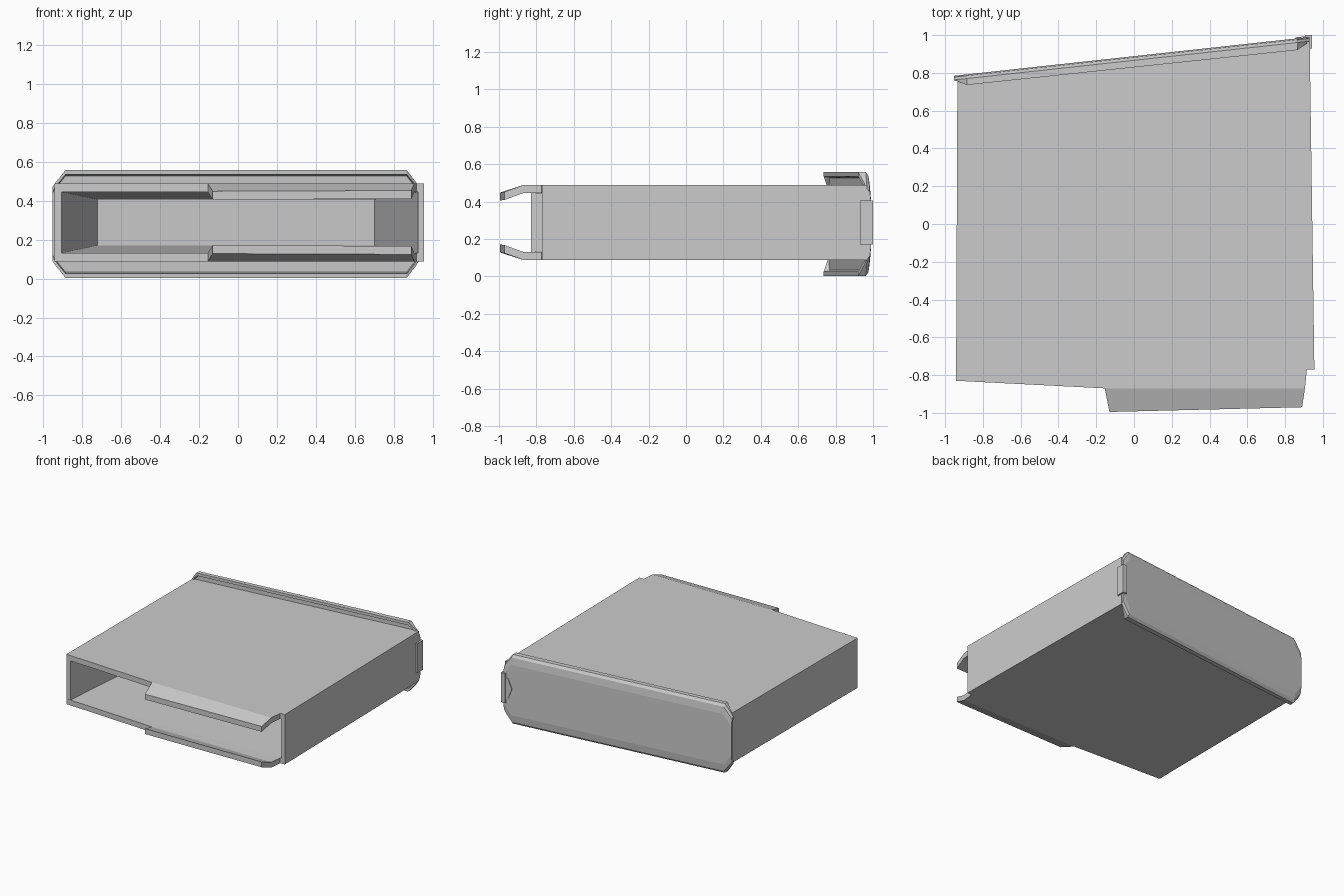
import bpy, bmesh
from mathutils import Vector

if "Cube" in bpy.data.objects:
    bpy.data.objects.remove(bpy.data.objects["Cube"])

ZC = 0.288  # mid height of the casing


def mesh_object(name, verts, faces):
    me = bpy.data.meshes.new(name)
    bm = bmesh.new()
    vs = [bm.verts.new(v) for v in verts]
    for f in faces:
        bm.faces.new([vs[i] for i in f])
    bmesh.ops.recalc_face_normals(bm, faces=bm.faces)
    bm.to_mesh(me)
    bm.free()
    ob = bpy.data.objects.new(name, me)
    bpy.context.collection.objects.link(ob)
    return ob


def loft(name, rings, closed=True):
    """Join equal-length rings of points with quads."""
    n = len(rings[0])
    verts = [p for r in rings for p in r]
    faces = [(k * n + i, k * n + (i + 1) % n, (k + 1) * n + (i + 1) % n, (k + 1) * n + i)
             for k in range(len(rings) - 1) for i in range(n)]
    if closed:
        faces += [tuple(range(n)), tuple((len(rings) - 1) * n + i for i in range(n))]
    return mesh_object(name, verts, faces)


def rect(x0, y0, x1, y1, half):
    """Upright rectangle whose left and right edges may sit at different y."""
    return [(x0, y0, ZC - half), (x1, y1, ZC - half), (x1, y1, ZC + half), (x0, y0, ZC + half)]


def back_y(x):
    return 0.785 + (x + 0.95) * 0.109


# hollow casing: back, outer front rim, inner front rim, tapered cavity floor
loft("casing", [
    rect(-0.935, 0.765, 0.93, 0.967, 0.20),
    rect(-0.942, -0.83, 0.955, -0.77, 0.20),
    rect(-0.905, -0.829, 0.925, -0.771, 0.157),
    rect(-0.72, 0.70, 0.70, 0.84, 0.118),
])

# bent lips at the open end, top and bottom
for name, s in (("upper_lip", 1), ("lower_lip", -1)):
    flat, thick = 0.20, 0.043
    pts = [(-0.942, -0.83, flat), (-0.155, -0.87, flat), (0.905, -0.87, flat), (0.915, -0.771, flat),
           (-0.13, -0.995, flat - 0.04), (0.89, -0.97, flat - 0.036)]
    verts = [(x, y, ZC + s * z) for x, y, z in pts] + [(x, y, ZC + s * (z - thick)) for x, y, z in pts]
    top = [(0, 1, 2, 3), (1, 4, 5, 2)]
    rim = [0, 1, 4, 5, 2, 3]
    faces = top + [tuple(i + 6 for i in f) for f in top]
    faces += [(a, b, b + 6, a + 6) for a, b in zip(rim, rim[1:] + rim[:1])]
    mesh_object(name, verts, faces)

# slanted floor plate with wrap-around flanges and chamfered ends
stations = [(-0.952, 0.19, 0.026), (-0.935, 0.215, 0.03), (-0.885, 0.277, 0.056),
            (0.865, 0.277, 0.062), (0.91, 0.22, 0.035), (0.928, 0.19, 0.026)]
rings = []
for x, h, d in stations:
    half = [(-d, h - 0.022), (-d, h), (-0.022, h), (-0.007, h - 0.02), (0, h - 0.075)]
    inner = [(-0.024, h - 0.03)]
    prof = inner + half + [(a, -b) for a, b in reversed(half)] + [(a, -b) for a, b in inner]
    rings.append([(x, back_y(x) + a, 0.28 + b) for a, b in prof])
loft("floor_plate", rings)

# end tab of the casing folded past the floor plate
loft("end_tab", [rect(0.905, y, 0.943, y, 0.118) for y in (0.93, 1.0)])

# small pointed catch beside the tab
catch = [(0.925, 0.10), (0.885, 0.075), (0.855, 0), (0.885, -0.075), (0.925, -0.10)]
loft("catch", [[(x, back_y(x) + o, ZC + z) for x, z in catch] for o in (-0.02, 0.006)])
